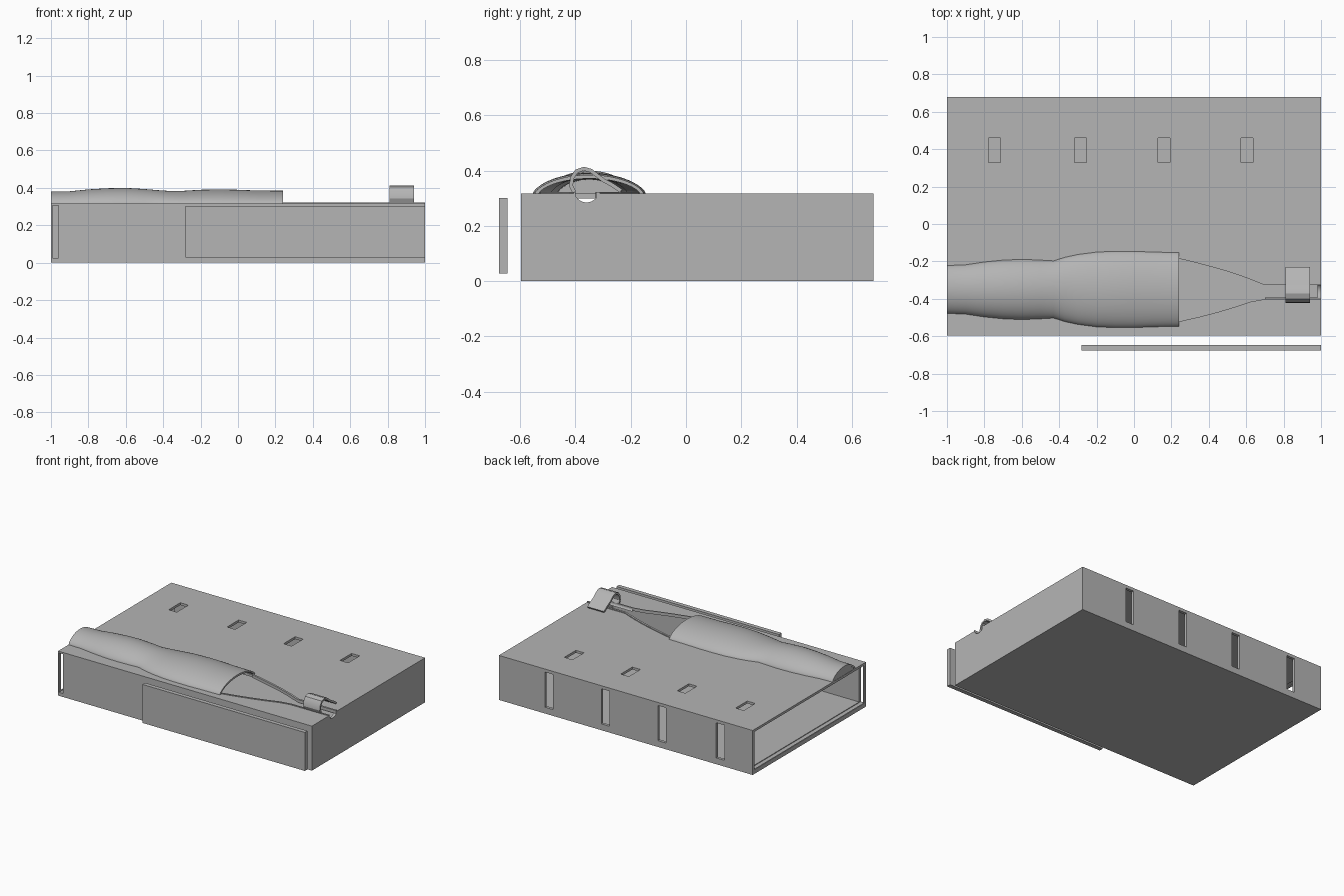
import bpy, bmesh, math
from mathutils import Vector

old = bpy.data.objects.get("Cube")
if old:
    bpy.data.objects.remove(old, do_unlink=True)

grey = bpy.data.materials.new("plain_grey")
grey.use_nodes = True
COLOR = (0.46, 0.46, 0.46, 1)
grey.diffuse_color = COLOR
grey.node_tree.nodes["Principled BSDF"].inputs["Base Color"].default_value = COLOR


def finish(name, bm):
    bmesh.ops.recalc_face_normals(bm, faces=bm.faces)
    mesh = bpy.data.meshes.new(name)
    bm.to_mesh(mesh)
    bm.free()
    mesh.materials.append(grey)
    ob = bpy.data.objects.new(name, mesh)
    bpy.context.scene.collection.objects.link(ob)
    return ob


def activate(ob):
    bpy.ops.object.select_all(action='DESELECT')
    ob.select_set(True)
    bpy.context.view_layer.objects.active = ob


def box(name, lo, hi):
    bm = bmesh.new()
    bmesh.ops.create_cube(bm, size=1)
    for v in bm.verts:
        v.co = Vector([lo[i] if v.co[i] < 0 else hi[i] for i in range(3)])
    return finish(name, bm)


def prism(name, outline, depth):
    """Extrude a closed outline of 3D points along a vector."""
    bm = bmesh.new()
    face = bm.faces.new([bm.verts.new(p) for p in outline])
    top = bmesh.ops.extrude_face_region(bm, geom=[face])["geom"]
    bmesh.ops.translate(bm, vec=depth, verts=[e for e in top if isinstance(e, bmesh.types.BMVert)])
    return finish(name, bm)


def ribbon(path, thickness):
    """Closed 2D outline of a band following a path."""
    pts = [Vector(p) for p in path]
    sides = [[], []]
    for i, p in enumerate(pts):
        d = (pts[min(i + 1, len(pts) - 1)] - pts[max(i - 1, 0)]).normalized()
        n = Vector((-d.y, d.x)) * thickness / 2
        sides[0].append(p + n)
        sides[1].append(p - n)
    return sides[0] + sides[1][::-1]


def cut(ob, cutter):
    cutter.hide_render = True
    mod = ob.modifiers.new("cut", 'BOOLEAN')
    mod.operation = 'DIFFERENCE'
    mod.solver = 'EXACT'
    mod.object = cutter
    activate(ob)
    bpy.ops.object.modifier_apply(modifier=mod.name)
    bpy.data.objects.remove(cutter, do_unlink=True)


TOP = 0.317
MID = -0.35

# Shell stations: x, half width, height above the roof
stations = [(-1, .128, .064), (-.9, .132, .065), (-.8, .147, .075), (-.7, .157, .081),
            (-.6, .161, .083), (-.5, .157, .077), (-.43, .153, .071), (-.37, .172, .067),
            (-.3, .187, .067), (-.2, .2, .073), (-.1, .204, .075), (0, .204, .073),
            (.1, .2, .069), (.24, .197, .068)]
back_rim = [(.24, -.178), (.3, -.192), (.4, -.218), (.5, -.246), (.6, -.28), (.7, -.32)]
front_rim = [(.24, -.525), (.35, -.5), (.45, -.474), (.55, -.444), (.62, -.42), (.7, -.405)]

# Hollow tray, open at one end, with a groove for the sliding panel
tray = box("tray", (-1, -.597, 0), (1, .678, TOP))
cut(tray, box("cavity", (-1.1, -.577, .03), (.98, .658, .3)))
cut(tray, box("groove", (-.992, -.7, .025), (-.96, .668, .305)))
for x in (-.745, -.285, .16, .605):
    cut(tray, box("roof_slot", (x - .032, .33, .28), (x + .032, .46, .4)))
    cut(tray, box("back_slot", (x - .032, .64, .045), (x + .032, .75, .295)))

# Roof opening below the shell and along the taper
inner = [s for s in stations if s[0] > -.95]
outline = [(x, MID + w - .022, .25) for x, w, h in inner]
outline += [(x, y, .25) for x, y in back_rim]
outline += [(x, y, .25) for x, y in front_rim[::-1]]
outline += [(x, MID - w + .022, .25) for x, w, h in inner[::-1]]
cut(tray, prism("roof_opening", outline, Vector((0, 0, .2))))

# Round channel running out through the closed end
circle = [(.68, -.36 + .045 * math.cos(math.tau * i / 32), .33 + .045 * math.sin(math.tau * i / 32))
          for i in range(32)]
cut(tray, prism("channel", circle, Vector((.5, 0, 0))))

# Contoured hollow shell
N = 28
bm = bmesh.new()
rings = []
for x, w, h in stations:
    ring = []
    for t, order in ((0, range(N + 1)), (.015, range(N, -1, -1))):
        for i in order:
            a = math.pi * i / N
            z = (h - t * .9) * max(math.sin(a), 0) ** 1.3
            ring.append(bm.verts.new((x, MID + (w - t) * math.cos(a), TOP + z)))
    rings.append(ring)
M = len(rings[0])
for a, b in zip(rings, rings[1:]):
    for i in range(M):
        j = (i + 1) % M
        bm.faces.new((a[i], a[j], b[j], b[i]))
for ring in (rings[0], rings[-1]):
    for i in range(N):
        bm.faces.new((ring[i], ring[i + 1], ring[M - 2 - i], ring[M - 1 - i]))
shell = finish("shell", bm)

# Wall closing the narrow end of the shell
x, w, h = stations[0]
arc = [(x + .002, MID + (w - .008) * math.cos(math.pi * i / N),
        TOP - .001 + (h - .007) * max(math.sin(math.pi * i / N), 0) ** 1.3) for i in range(N + 1)]
prism("shell_end_wall", arc, Vector((.015, 0, 0)))

# Raised lips along the taper and channel
for name, rim, thick in (("back_lip", back_rim + [(1, -.318)], .014),
                         ("front_lip", front_rim + [(1, -.404)], .007)):
    prism(name, [(p.x, p.y, .302) for p in ribbon(rim, thick)], Vector((0, 0, .021)))

# Curled clip over the channel
clip_path = [(-.405, .322), (-.416, .345), (-.412, .375), (-.396, .398), (-.37, .407),
             (-.344, .4), (-.322, .383), (-.3, .366), (-.27, .35), (-.235, .327)]
clip = prism("clip", [(.81, p.x, p.y) for p in ribbon(clip_path, .014)], Vector((.13, 0, 0)))

# Separate sliding end panel
box("sliding_panel", (-.28, -.676, .028), (1, -.646, .302))

for ob in (shell, clip, tray):
    activate(ob)
    bpy.ops.object.shade_smooth_by_angle(angle=math.radians(30))
